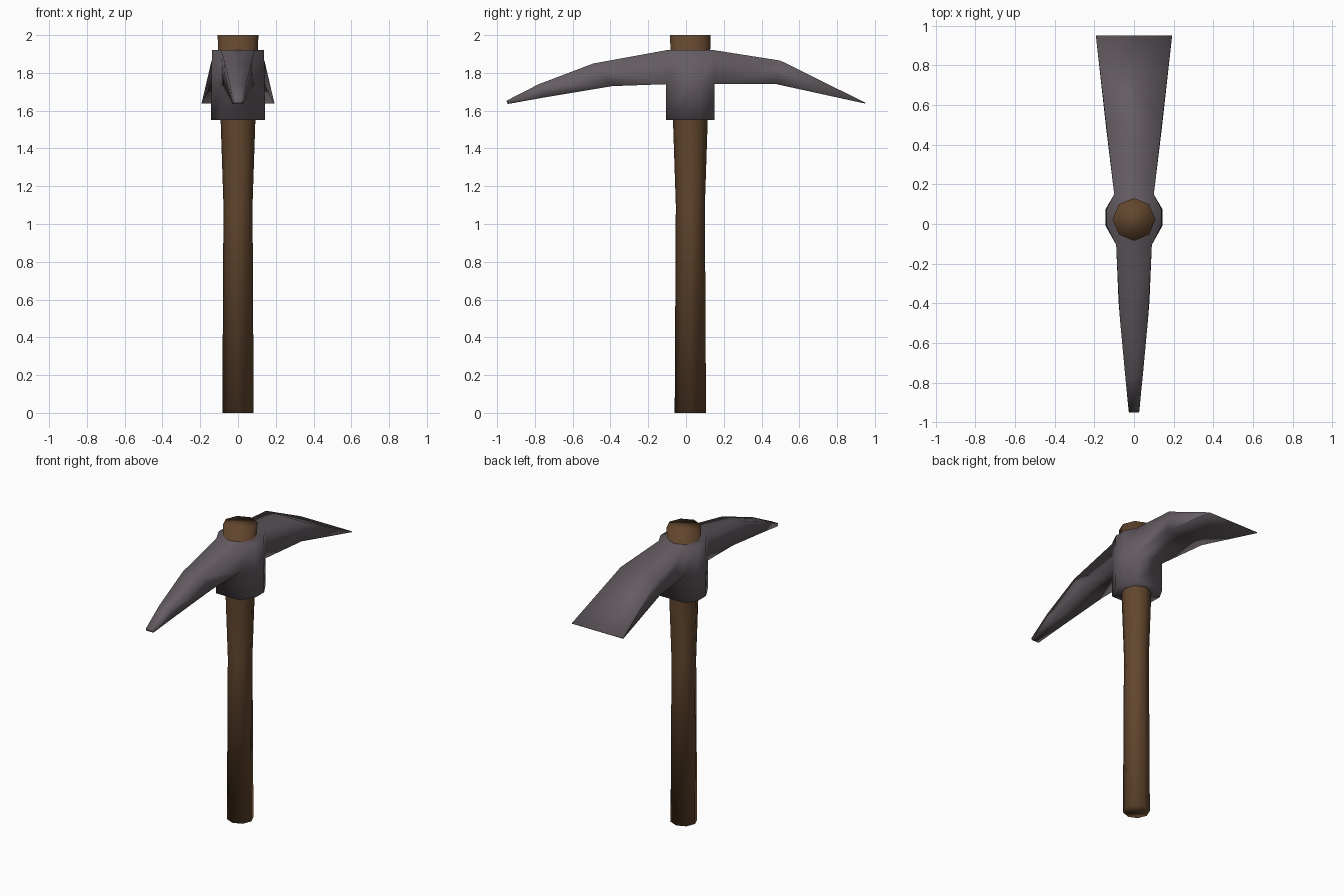
import bpy, bmesh, math

if "Cube" in bpy.data.objects:
    bpy.data.objects.remove(bpy.data.objects["Cube"])


def material(name, rgb):
    m = bpy.data.materials.new(name)
    m.diffuse_color = (*rgb, 1)
    m.use_nodes = True
    m.node_tree.nodes["Principled BSDF"].inputs["Base Color"].default_value = m.diffuse_color
    return m


def loft(bm, rings, caps=(True, True), skip=()):
    """Skin a list of point rings; skip holds (ring, side) quads left open."""
    rows = [[bm.verts.new(p) for p in r] for r in rings]
    n = len(rows[0])
    for i in range(len(rows) - 1):
        for j in range(n):
            if (i, j) not in skip:
                k = (j + 1) % n
                bm.faces.new((rows[i][j], rows[i][k], rows[i + 1][k], rows[i + 1][j]))
    if caps[0]:
        bm.faces.new(rows[0][::-1])
    if caps[1]:
        bm.faces.new(rows[-1])


def finish(bm, name, mat):
    bmesh.ops.remove_doubles(bm, verts=bm.verts, dist=0.0005)
    bmesh.ops.recalc_face_normals(bm, faces=bm.faces)
    me = bpy.data.meshes.new(name)
    bm.to_mesh(me)
    bm.free()
    me.materials.append(mat)
    for p in me.polygons:
        p.use_smooth = True
    ob = bpy.data.objects.new(name, me)
    bpy.context.collection.objects.link(ob)


wood = material("brown wood", (0.125, 0.062, 0.027))
iron = material("dark iron", (0.128, 0.108, 0.124))

# Handle: eight-sided shaft flaring towards the head
bm = bmesh.new()
shaft = [(0, 0.083), (1.1, 0.077), (1.55, 0.092), (2.0, 0.108)]
loft(bm, [[(r * math.cos(a * math.pi / 4), 0.023 + r * math.sin(a * math.pi / 4), z)
           for a in range(8)] for z, r in shaft])
finish(bm, "handle", wood)

# Head: eight-sided collar, open where the two arms join
bm = bmesh.new()


def collar(z, side):
    return [(-0.09, -0.105, z), (0.09, -0.105, z), (side, -0.01, z), (side, 0.075, z),
            (0.1, 0.15, z), (-0.1, 0.15, z), (-side, 0.075, z), (-side, -0.01, z)]


loft(bm, [collar(1.55, 0.143), collar(1.74, 0.141), collar(1.92, 0.138)],
     skip={(1, 0), (1, 4)})


# Arms: box sections given as (top y, top z, top half width, bottom y, z, half width)
def arm(sections):
    loft(bm, [[(-wb, yb, zb), (wb, yb, zb), (wt, yt, zt), (-wt, yt, zt)]
              for yt, zt, wt, yb, zb, wb in sections], caps=(False, True))


# Pick point at the front
arm([(-0.105, 1.92, 0.09, -0.105, 1.74, 0.09),
     (-0.49, 1.85, 0.07, -0.39, 1.73, 0.078),
     (-0.78, 1.74, 0.043, -0.75, 1.67, 0.045),
     (-0.95, 1.653, 0.025, -0.945, 1.635, 0.027)])
# Flat adze blade at the back
arm([(0.15, 1.92, 0.1, 0.15, 1.74, 0.1),
     (0.5, 1.865, 0.14, 0.48, 1.74, 0.14),
     (0.95, 1.642, 0.192, 0.947, 1.638, 0.192)])
finish(bm, "pick_head", iron)
